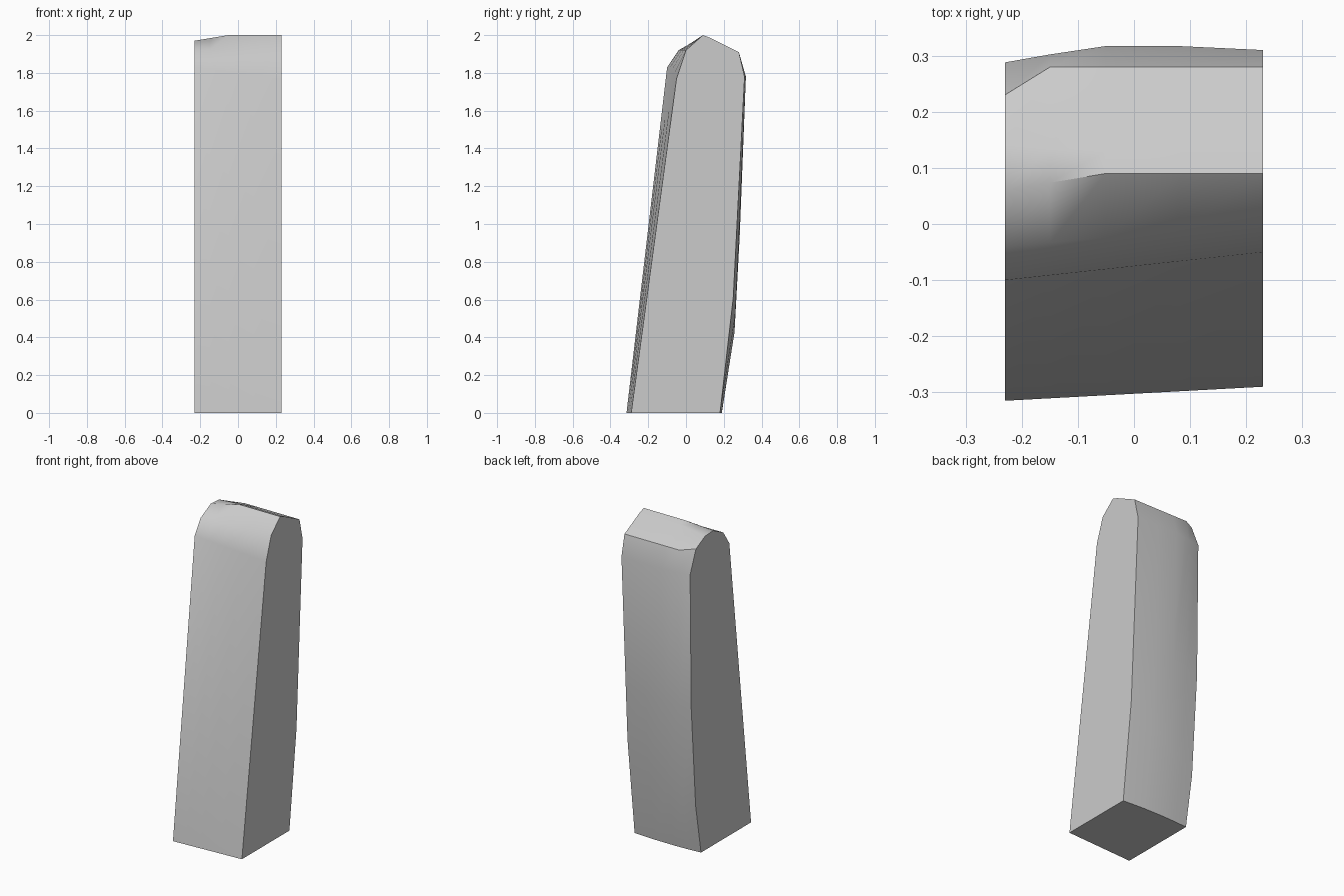
import bpy
import bmesh

if "Cube" in bpy.data.objects:
    bpy.data.objects.remove(bpy.data.objects["Cube"], do_unlink=True)

# Plain grey material
grey = bpy.data.materials.new("plain grey")
grey.use_nodes = True
colour = (0.6, 0.6, 0.6, 1.0)
grey.diffuse_color = colour
grey.node_tree.nodes["Principled BSDF"].inputs["Base Color"].default_value = colour

HALF_WIDTH = 0.23

# Side profiles (y, z) running from front foot, over the top, to back foot
right_profile = [(-.315, 0), (-.1, 1.83), (-.04, 1.92), (.06, 1.97), (.14, 1.965),
                 (.23, 1.92), (.288, 1.78), (.277, .94), (.233, .31), (.18, 0)]
left_profile = [(-.29, 0), (-.05, 1.77), (0, 1.92), (.09, 2), (.13, 1.985),
                (.28, 1.91), (.31, 1.78), (.267, .94), (.25, .61), (.18, 0)]

# How quickly each profile point reaches the left shape, and how far the back bulges
blend_speed = [1, 1, 1, 2.6, 2.6, 5.7, 2.5, 1, 1, 1]
back_bulge = [0, 0, 0, 0, 0, 0, .008, .012, .018, .01]


def section(t):
    """Cross-section at fraction t of the width, from right to left."""
    points = []
    for start, end, speed, bulge in zip(right_profile, left_profile, blend_speed, back_bulge):
        blend = min(1, t * speed)
        y = start[0] + (end[0] - start[0]) * blend
        z = start[1] + (end[1] - start[1]) * blend
        y += bulge * 4 * t * (1 - t)
        points.append((HALF_WIDTH * (2 * t - 1), y, z))
    return points


def build_lofted_block(name, stations, material):
    """Bridge the cross-sections into a closed block with flat end caps."""
    bm = bmesh.new()
    rings = [[bm.verts.new(point) for point in section(t)] for t in stations]
    for ring, following in zip(rings, rings[1:]):
        for i in range(len(ring)):
            j = (i + 1) % len(ring)
            bm.faces.new((ring[i], ring[j], following[j], following[i]))
    bm.faces.new(rings[0])
    bm.faces.new(rings[-1])
    bmesh.ops.recalc_face_normals(bm, faces=bm.faces)
    mesh = bpy.data.meshes.new(name)
    bm.to_mesh(mesh)
    bm.free()
    mesh.materials.append(material)
    block = bpy.data.objects.new(name, mesh)
    bpy.context.collection.objects.link(block)
    return block


# Leaning upright slab with a rounded crown
slab = build_lofted_block("upright_slab", [0, .175, .39, .68, 1], grey)
bpy.ops.object.select_all(action="DESELECT")
slab.select_set(True)
bpy.context.view_layer.objects.active = slab
bpy.ops.object.shade_smooth_by_angle(angle=0.75)
